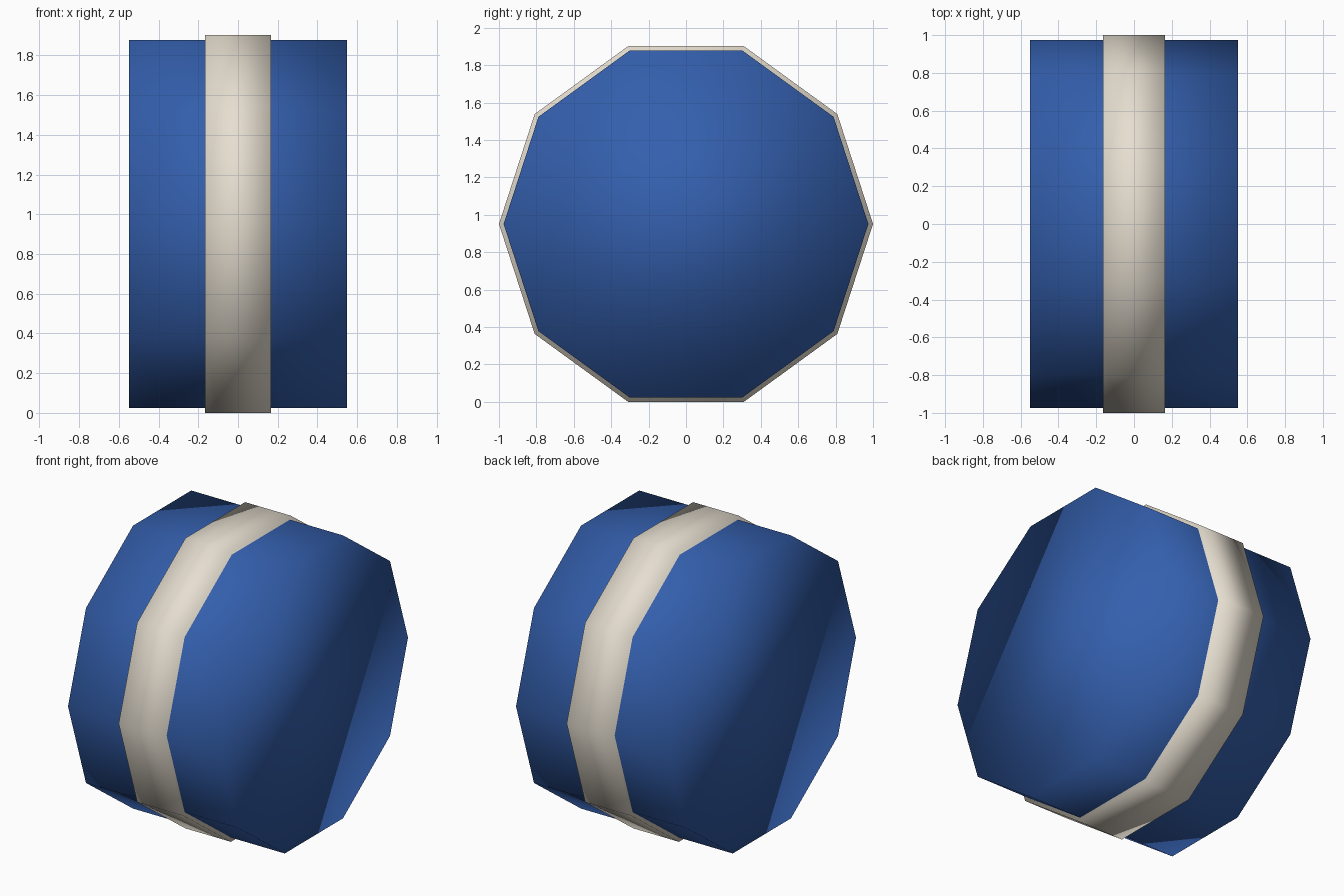
import bpy, bmesh
from math import cos, sin, pi

if "Cube" in bpy.data.objects:
    bpy.data.objects.remove(bpy.data.objects["Cube"])

CENTRE_Z = cos(pi / 10)  # apothem of the band, so its flat side rests on z = 0


def material(name, colour):
    mat = bpy.data.materials.new(name)
    mat.diffuse_color = (*colour, 1)
    mat.use_nodes = True
    mat.node_tree.nodes["Principled BSDF"].inputs["Base Color"].default_value = mat.diffuse_color
    return mat


def decagon_drum(name, radius, half_width, mat):
    """Ten-sided prism lying along x, with corners pointing to +y and -y."""
    bm = bmesh.new()
    ring = [bm.verts.new((-half_width, radius * cos(i * pi / 5), radius * sin(i * pi / 5)))
            for i in range(10)]
    cap = bm.faces.new(ring)
    extruded = bmesh.ops.extrude_face_region(bm, geom=[cap], use_keep_orig=True)
    moved = [g for g in extruded["geom"] if isinstance(g, bmesh.types.BMVert)]
    bmesh.ops.translate(bm, verts=moved, vec=(2 * half_width, 0, 0))
    bmesh.ops.recalc_face_normals(bm, faces=bm.faces)
    for face in bm.faces:
        face.smooth = True
    mesh = bpy.data.meshes.new(name)
    bm.to_mesh(mesh)
    bm.free()
    mesh.materials.append(mat)
    obj = bpy.data.objects.new(name, mesh)
    obj.location.z = CENTRE_Z
    bpy.context.collection.objects.link(obj)
    return obj


# Blue main drum and the slightly prouder cream band around its middle
decagon_drum("drum_body", 0.975, 0.55, material("blue", (0.034, 0.115, 0.42)))
decagon_drum("centre_band", 1.0, 0.165, material("cream", (0.79, 0.73, 0.63)))
